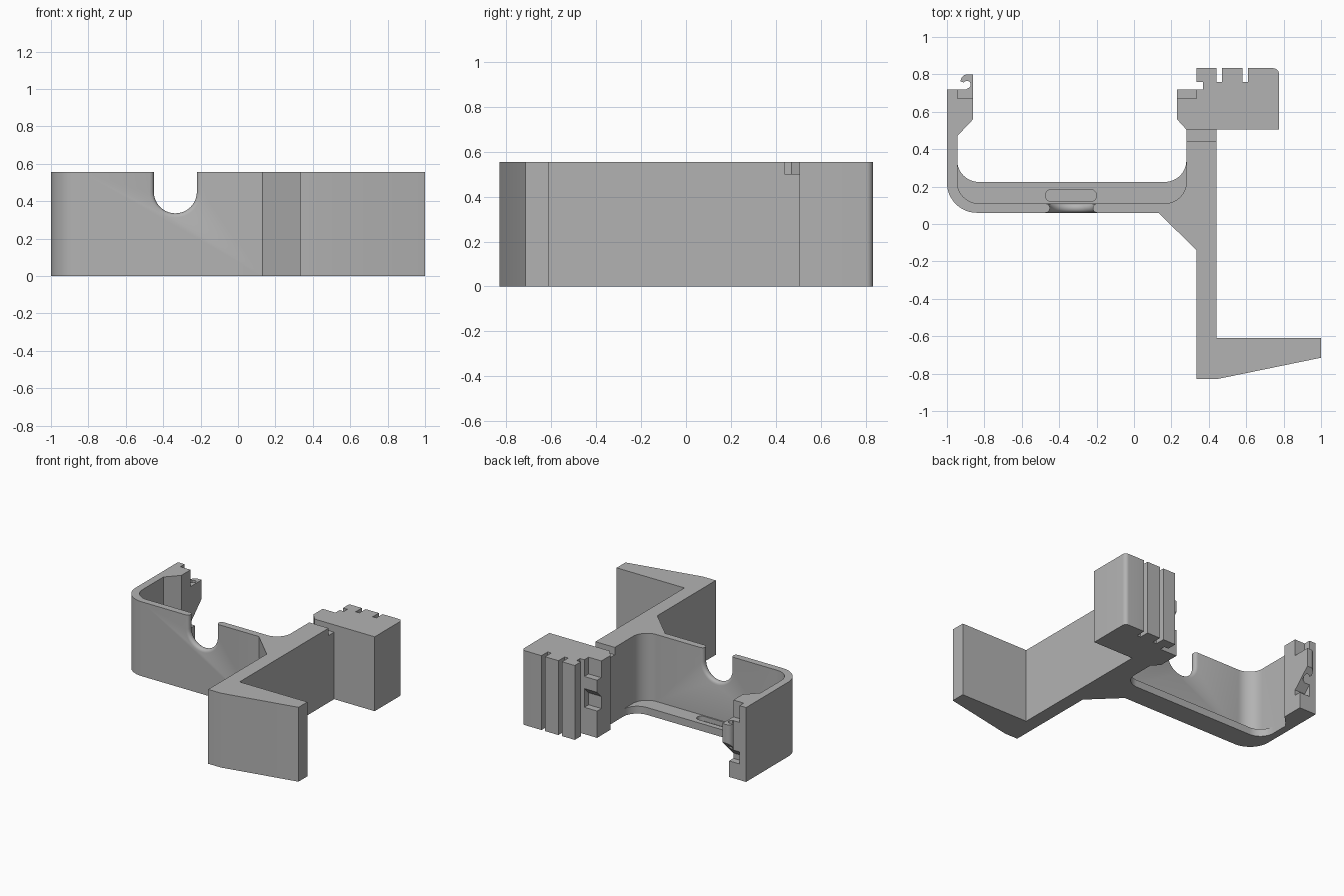
import bpy, bmesh
from math import cos, sin, pi, radians

if "Cube" in bpy.data.objects:
    bpy.data.objects.remove(bpy.data.objects["Cube"])

H = 0.555          # full height
LEDGE = 0.055      # height of the inner ledge

grey = bpy.data.materials.new("matte grey")
grey.use_nodes = True
grey.diffuse_color = (0.45, 0.45, 0.45, 1)
grey.node_tree.nodes["Principled BSDF"].inputs["Base Color"].default_value = (0.45, 0.45, 0.45, 1)


def arc(cx, cy, r, a0, a1, n=12):
    """Points along an arc, angles in degrees."""
    angles = [radians(a0 + (a1 - a0) * i / n) for i in range(n + 1)]
    return [(cx + r * cos(a), cy + r * sin(a)) for a in angles]


def loft(name, rings):
    """Closed solid through matching rings of 3D points."""
    bm = bmesh.new()
    rows = [[bm.verts.new(p) for p in ring] for ring in rings]
    n = len(rows[0])
    for a, b in zip(rows, rows[1:]):
        for i in range(n):
            j = (i + 1) % n
            bm.faces.new((a[i], a[j], b[j], b[i]))
    bm.faces.new(rows[0][::-1])
    bm.faces.new(rows[-1])
    bmesh.ops.recalc_face_normals(bm, faces=bm.faces)
    mesh = bpy.data.meshes.new(name)
    bm.to_mesh(mesh)
    bm.free()
    mesh.materials.append(grey)
    ob = bpy.data.objects.new(name, mesh)
    bpy.context.collection.objects.link(ob)
    return ob


def plan(name, pts, z0, z1):
    """Plan outline raised between two heights."""
    return loft(name, [[(x, y, z) for x, y in pts] for z in (z0, z1)])


def side(name, pts, x0, x1):
    """Side outline (y, z) stretched across x."""
    return loft(name, [[(x, y, z) for y, z in pts] for x in (x0, x1)])


def box(name, x0, x1, y0, y1, z0, z1):
    return plan(name, [(x0, y0), (x1, y0), (x1, y1), (x0, y1)], z0, z1)


def combine(target, tool, operation):
    """Apply a boolean and remove the tool."""
    tool.hide_render = True
    mod = target.modifiers.new("combine", 'BOOLEAN')
    mod.operation, mod.solver, mod.object = operation, 'EXACT', tool
    bpy.context.view_layer.objects.active = target
    bpy.ops.object.modifier_apply(modifier=mod.name)
    bpy.data.objects.remove(tool)


# Bracket body: wall, arm, foot, clip columns and grooved block in one outline
outline = [(-1, 0.72)]
outline += arc(-0.84, 0.22, 0.16, 180, 270)
outline += [(0.13, 0.06), (0.335, -0.14), (0.335, -0.83), (0.44, -0.83),
            (1, -0.715), (1, -0.61), (0.44, -0.61), (0.44, 0.505), (0.775, 0.505)]
outline += arc(0.745, 0.803, 0.03, 0, 90, 6)
for groove in (0.61, 0.47):
    outline += [(groove, 0.833), (groove, 0.76), (groove - 0.03, 0.76), (groove - 0.03, 0.833)]
outline += [(0.335, 0.833), (0.335, 0.76), (0.37, 0.76), (0.37, 0.72),
            (0.23, 0.72), (0.23, 0.56), (0.28, 0.505)]
outline += arc(0.165, 0.225, 0.115, 0, -90)
outline += arc(-0.83, 0.225, 0.115, 270, 180)
outline += [(-0.945, 0.47), (-0.86, 0.56), (-0.86, 0.72)]
body = plan("bracket_body", outline, 0, H)

# Inner ledge along the bottom of the wall, with a slot
ledge_pts = arc(-0.83, 0.34, 0.115, 180, 270) + arc(0.165, 0.34, 0.115, 270, 360)
ledge_pts += [(0.3, 0.34), (0.3, 0.09)] + arc(-0.84, 0.22, 0.13, 270, 180) + [(-0.97, 0.34)]
ledge = plan("inner_ledge", ledge_pts, 0, LEDGE)
slot_pts = arc(-0.442, 0.152, 0.032, 90, 270) + arc(-0.232, 0.152, 0.032, -90, 90)
combine(ledge, plan("slot_cutter", slot_pts, 0.02, 0.1), 'DIFFERENCE')
combine(body, ledge, 'UNION')

# Cable notch in the wall, flared to a rounded lip on both faces
rings = []
for i in range(13):
    t = -1 + i / 6
    r = 0.115 + 0.024 * (1 - (1 - t * t) ** 0.5)
    ring = [(-0.335 - r, 0.7)] + arc(-0.335, 0.45, r, 180, 360, 24) + [(-0.335 + r, 0.7)]
    rings.append([(x, 0.085 + 0.0255 * t, z) for x, z in ring])
combine(body, loft("notch_cutter", rings), 'DIFFERENCE')

# Pockets in the clip column ends and the shallow gap behind the block
combine(body, box("right_clip_pocket", -0.945, -0.8, 0.67, 0.9, 0.43, 0.7), 'DIFFERENCE')
combine(body, box("left_clip_pocket", 0.2, 0.335, 0.67, 0.73, 0.43, 0.7), 'DIFFERENCE')
combine(body, box("arm_gap", 0.2, 0.5, 0.44, 0.505, 0.5, 0.7), 'DIFFERENCE')
combine(body, side("left_clip_window", [(0.67, 0.2), (0.73, 0.2), (0.73, 0.35), (0.67, 0.29)],
                   0.2, 0.335), 'DIFFERENCE')

# Hook on the right-hand clip, chamfered underneath
hook_pts = [(-0.86, 0.71), (-0.86, 0.8), (-0.89, 0.8)]
hook_pts += arc(-0.89, 0.763, 0.037, 100, 180, 8)
hook_pts += [(-0.91, 0.756)] + arc(-0.893, 0.745, 0.02, 120, -90, 10) + [(-0.9, 0.71)]
hook = plan("clip_hook", hook_pts, 0.13, 0.43)
combine(body, hook, 'UNION')
undercut = [(0.67, 0.12), (0.9, 0.12), (0.9, 0.39), (0.67, 0.16)]
combine(body, side("hook_undercut", undercut, -0.945, -0.8), 'DIFFERENCE')

# Smooth the rounded corners, keep the edges crisp
bpy.ops.object.select_all(action='DESELECT')
body.select_set(True)
bpy.context.view_layer.objects.active = body
bpy.ops.object.shade_smooth_by_angle(angle=radians(30))
